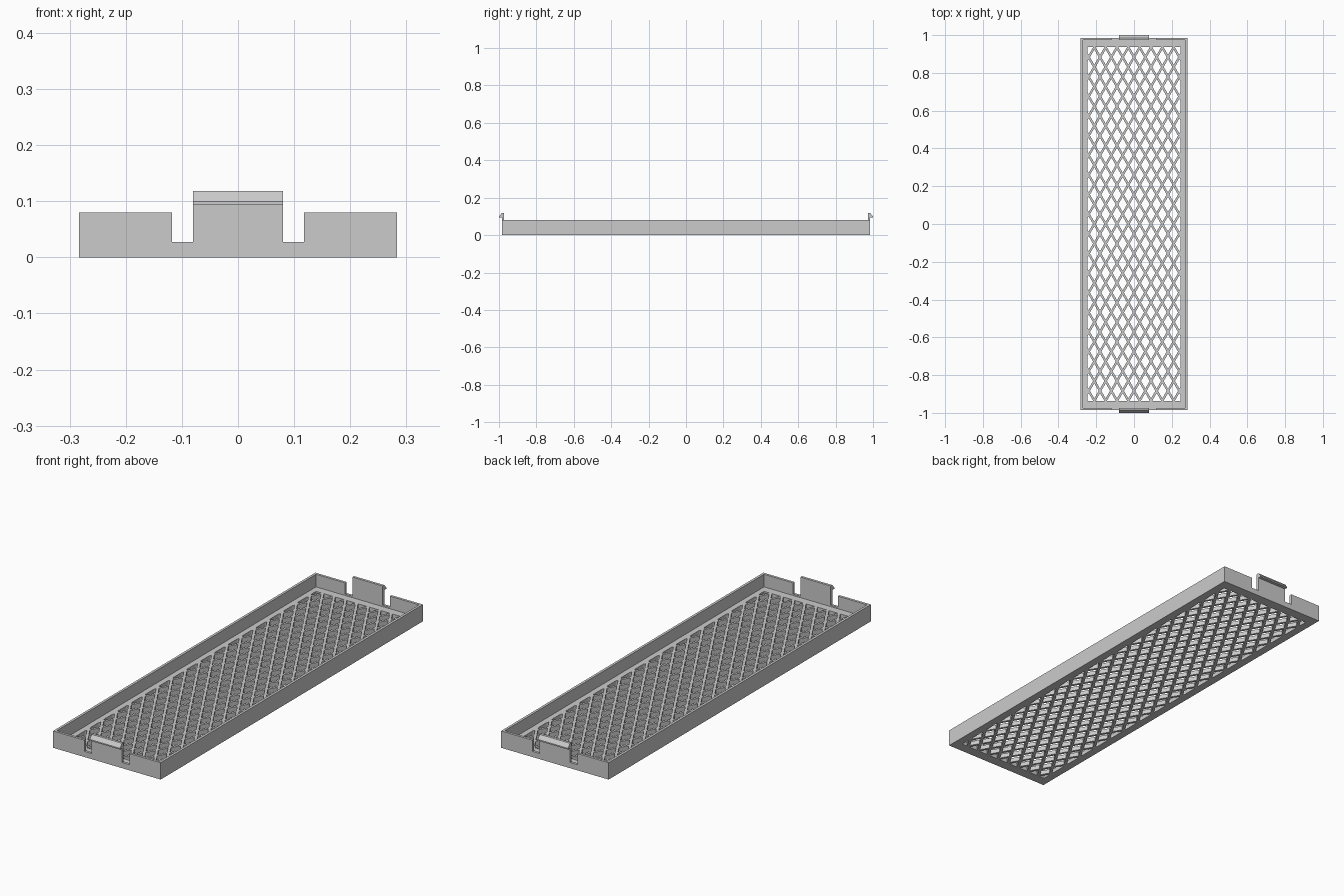
import bpy
import bmesh
from math import sqrt
from mathutils import Vector

cube = bpy.data.objects.get("Cube")
if cube:
    bpy.data.objects.remove(cube, do_unlink=True)

# Overall dimensions
HX, HY = 0.283, 0.985        # half size of the tray
OX, OY = 0.245, 0.936        # half size of the lattice opening
WALL, FLOOR, TOP = 0.012, 0.02, 0.08
SLOT = 0.027                 # height of the slot bottoms
PITCH, BAR = 0.06, 0.012     # lattice spacing and bar width

grey = bpy.data.materials.new("light_grey")
grey.use_nodes = True
colour = (0.6, 0.6, 0.6, 1)
grey.diffuse_color = colour
grey.node_tree.nodes["Principled BSDF"].inputs["Base Color"].default_value = colour


def finish(name, bm):
    bmesh.ops.recalc_face_normals(bm, faces=bm.faces[:])
    mesh = bpy.data.meshes.new(name)
    bm.to_mesh(mesh)
    bm.free()
    mesh.materials.append(grey)
    obj = bpy.data.objects.new(name, mesh)
    bpy.context.collection.objects.link(obj)
    return obj


def add_prism(bm, outline, axis, start, end):
    """Extrude a 2D outline along one axis (the other two keep x, y, z order)."""
    def place(p, d):
        c = list(p)
        c.insert(axis, d)
        return bm.verts.new(c)
    a = [place(p, start) for p in outline]
    b = [place(p, end) for p in outline]
    bm.faces.new(a)
    bm.faces.new(b[::-1])
    for i in range(len(a)):
        j = (i + 1) % len(a)
        bm.faces.new((a[i], b[i], b[j], a[j]))


def prism(name, outline, axis, start, end):
    bm = bmesh.new()
    add_prism(bm, outline, axis, start, end)
    return finish(name, bm)


def rect(x0, x1, y0, y1):
    return [(x0, y0), (x1, y0), (x1, y1), (x0, y1)]


# Floor border around the lattice, and the long walls
for side, s in (("left", 1), ("right", -1)):
    prism(side + "_floor_border", rect(s * OX, s * (HX - WALL), -HY + WALL, HY - WALL), 2, 0, FLOOR)
    prism(side + "_wall", rect(s * (HX - WALL), s * HX, -HY + WALL, HY - WALL), 2, 0, TOP)

# End walls notched on both sides of the hooked clip
half = [(HX, 0), (HX, TOP), (0.118, TOP), (0.118, SLOT), (0.08, SLOT)]
end_outline = half + [(-x, z) for x, z in reversed(half)]
clip = [(HY - WALL, SLOT), (HY, SLOT), (HY, 0.094), (1.0, 0.094),
        (1.0, 0.1), (HY, 0.118), (HY - WALL, 0.118)]
for end, s in (("back", 1), ("front", -1)):
    prism(end + "_floor_border", rect(-OX, OX, s * OY, s * (HY - WALL)), 2, 0, FLOOR)
    prism(end + "_wall", end_outline, 1, s * (HY - WALL), s * HY)
    prism(end + "_clip", [(s * y, z) for y, z in clip], 0, -0.08, 0.08)

# Diamond lattice: two families of slanted bars trimmed to the opening
bm = bmesh.new()
w = BAR / sqrt(3)            # half width of a bar measured along x
lean = 1 / sqrt(3)
for s in (1, -1):
    for i in range(-14, 14):
        c = (i + 0.5) * PITCH
        add_prism(bm, [(c - w - s * lean, -1), (c + w - s * lean, -1),
                       (c + w + s * lean, 1), (c - w + s * lean, 1)], 2, 0, FLOOR)
for normal, reach in ((Vector((1, 0, 0)), OX), (Vector((0, 1, 0)), OY)):
    for s in (1, -1):
        bmesh.ops.bisect_plane(bm, geom=bm.verts[:] + bm.edges[:] + bm.faces[:],
                               plane_co=normal * s * reach, plane_no=normal * s,
                               clear_outer=True)
        bmesh.ops.holes_fill(bm, edges=[e for e in bm.edges if e.is_boundary])
finish("floor_lattice", bm)
